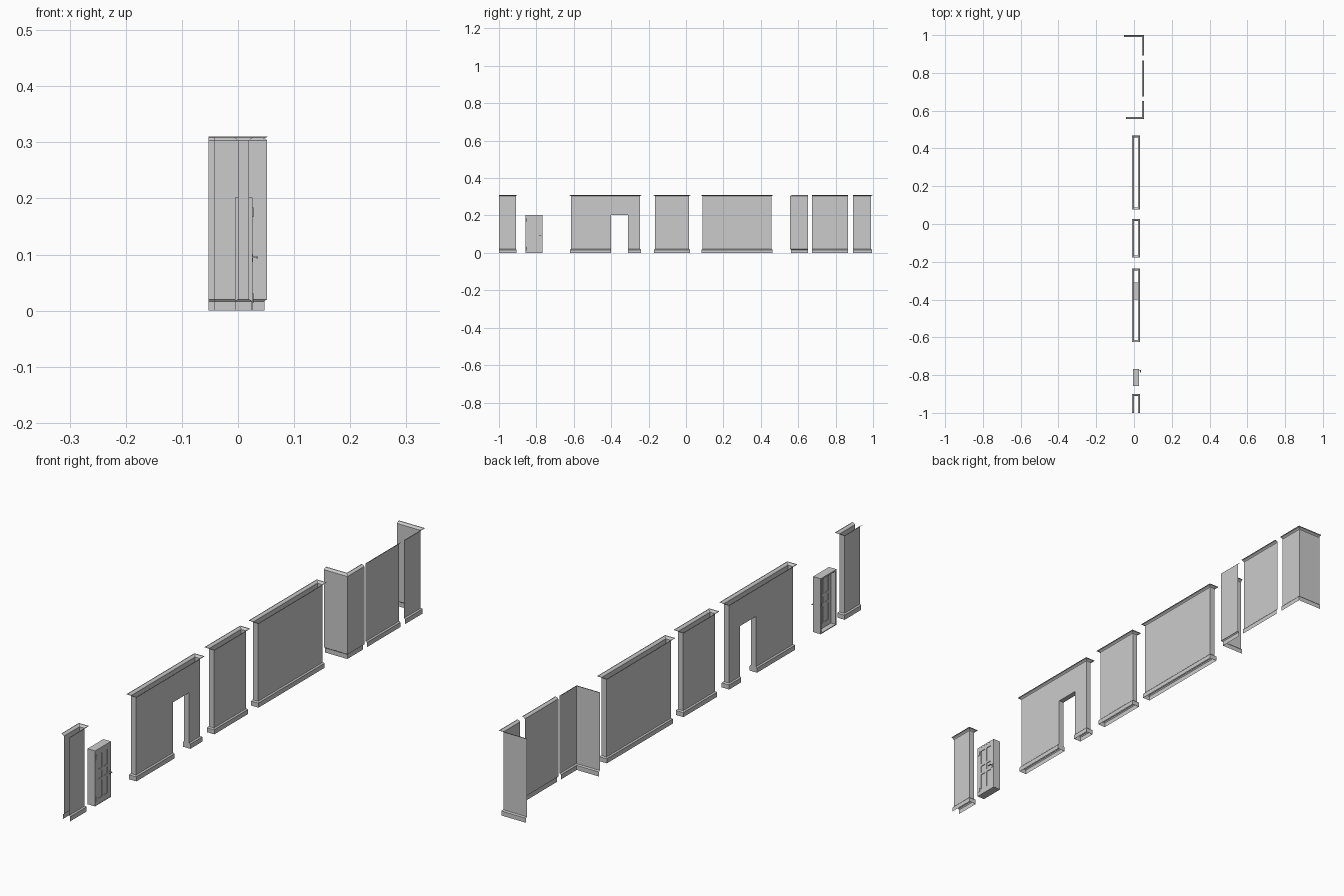
import bpy, bmesh, math
from mathutils import Vector, Matrix

if "Cube" in bpy.data.objects:
    bpy.data.objects.remove(bpy.data.objects["Cube"])

H = 0.31            # wall height
DOOR_H = 0.203      # door opening height
BASE = [(0.005, 0), (0.005, 0.0165), (0.003, 0.019), (0, 0.02)]
CROWN = [(0, 0.303), (0.0012, 0.3045), (0.0035, 0.3065), (0.0065, 0.308), (0.0095, 0.3088), (0.0105, H)]
PROFILE = BASE + CROWN


def finish(name, bm):
    mesh = bpy.data.meshes.new(name)
    bm.to_mesh(mesh)
    bm.free()
    ob = bpy.data.objects.new(name, mesh)
    bpy.context.collection.objects.link(ob)
    return ob


def sweep(bm, path, profile, closed=False):
    """Sweep (offset, z) profile along a flat path, mitred, offset to the path's right."""
    pts = [Vector(p) for p in path]
    n = len(pts)
    rings = []
    for i, p in enumerate(pts):
        dirs = []
        if i > 0 or closed:
            dirs.append((p - pts[i - 1]).normalized())
        if i < n - 1 or closed:
            dirs.append((pts[(i + 1) % n] - p).normalized())
        normals = [Vector((d.y, -d.x)) for d in dirs]
        m = normals[0]
        if len(normals) == 2:
            m = (normals[0] + normals[1]) / (1 + normals[0].dot(normals[1]))
        rings.append([bm.verts.new((p.x + m.x * o, p.y + m.y * o, z)) for o, z in profile])
    for i in range(n if closed else n - 1):
        a, b = rings[i], rings[(i + 1) % n]
        for j in range(len(profile) - 1):
            bm.faces.new((a[j], b[j], b[j + 1], a[j + 1]))


def quad(bm, *cos):
    bm.faces.new([bm.verts.new(c) for c in cos])


def box(bm, x0, x1, y0, y1, z0, z1):
    m = Matrix.Translation(((x0 + x1) / 2, (y0 + y1) / 2, (z0 + z1) / 2)) @ \
        Matrix.Diagonal((x1 - x0, y1 - y0, z1 - z0, 1))
    bmesh.ops.create_cube(bm, size=1, matrix=m)


def rod(bm, a, b, r, sides=12):
    a, b = Vector(a), Vector(b)
    rot = (b - a).to_track_quat('Z', 'Y').to_matrix().to_4x4()
    bmesh.ops.create_cone(bm, cap_ends=True, segments=sides, radius1=r, radius2=r,
                          depth=(b - a).length, matrix=Matrix.Translation((a + b) / 2) @ rot)


def wall(name, path, closed=False):
    bm = bmesh.new()
    sweep(bm, path, PROFILE, closed)
    return finish(name, bm)


T = 0.02            # double wall thickness

# double sided straight walls, open at top and bottom
for name, a, b in (("short_wall", -0.167, 0.017), ("long_wall", 0.087, 0.457)):
    wall(name, [(T, a), (T, b), (0, b), (0, a)], True)

# end cap wall
wall("end_wall", [(T, -1), (T, -0.91), (0, -0.91), (0, -1)])

# single sided pieces
wall("outer_corner_wall", [(0.042, 0.893), (0.042, 0.9895), (-0.053, 0.9895)])
wall("flat_wall", [(0.042, 0.674), (0.042, 0.866)])
wall("inner_corner_wall", [(0.052, 0.652), (0.052, 0.556), (-0.043, 0.556)])

# wall with doorway
a, b, d0, d1 = -0.615, -0.246, -0.401, -0.31
bm = bmesh.new()
sweep(bm, [(0, d0), (0, a), (T, a), (T, d0)], PROFILE)
sweep(bm, [(T, d1), (T, b), (0, b), (0, d1)], PROFILE)
above = [(0, DOOR_H)] + CROWN
sweep(bm, [(T, d0), (T, d1)], above)
sweep(bm, [(0, d1), (0, d0)], above)
for y in (d0, d1):  # jambs and skirting ends
    quad(bm, (0, y, 0), (T, y, 0), (T, y, DOOR_H), (0, y, DOOR_H))
    for x, s in ((0, -1), (T, 1)):
        quad(bm, (x, y, 0), *[(x + s * o, y, z) for o, z in BASE])
quad(bm, (0, d0, DOOR_H), (0, d1, DOOR_H), (T, d1, DOOR_H), (T, d0, DOOR_H))
bmesh.ops.remove_doubles(bm, verts=bm.verts, dist=1e-5)
bmesh.ops.recalc_face_normals(bm, faces=bm.faces)
finish("doorway_wall", bm)

# door frame
Y0, Y1, X0, X1, DH = -0.858, -0.767, -0.005, 0.0255, 0.202
F = 0.005
bm = bmesh.new()
box(bm, X0, X1, Y0, Y0 + F, 0, DH)
box(bm, X0, X1, Y1 - F, Y1, 0, DH)
box(bm, X0, X1, Y0 + F, Y1 - F, DH - F, DH)
box(bm, X0, X1, Y0 + F, Y1 - F, 0, 0.003)
finish("door_frame", bm)

# door leaf: stiles, rails and sunk panels
y0, y1, z0, z1 = Y0 + F, Y1 - F, 0.003, DH - F
lx0, lx1, mid = 0.014, 0.0253, (Y0 + Y1) / 2
bm = bmesh.new()
for s, e in ((y0, y0 + 0.014), (mid - 0.005, mid + 0.005), (y1 - 0.014, y1)):
    box(bm, lx0, lx1, s, e, z0, z1)
for s, e in ((z0, 0.022), (0.083, 0.092), (0.118, 0.127), (0.182, z1)):
    for p, q in ((y0 + 0.014, mid - 0.005), (mid + 0.005, y1 - 0.014)):
        box(bm, lx0, lx1, p, q, s, e)
box(bm, lx0 + 0.0025, lx1 - 0.0025, y0 + 0.014, y1 - 0.014, 0.02, 0.184)
finish("door_leaf", bm)

# hinges
bm = bmesh.new()
for z in (0.014, 0.167):
    rod(bm, (0.026, y0, z), (0.026, y0, z + 0.017), 0.0014)
    box(bm, 0.025, 0.0262, y0, y0 + 0.007, z + 0.001, z + 0.016)
finish("door_hinges", bm)

# lever handle on both faces
hy, hz = -0.775, 0.095
for name, x, s in (("front_handle", lx1, 1), ("back_handle", lx0, -1)):
    bm = bmesh.new()
    box(bm, min(x, x + s * 0.001), max(x, x + s * 0.001), hy - 0.003, hy + 0.003, hz - 0.008, hz + 0.006)
    rod(bm, (x, hy, hz), (x + s * 0.0095, hy, hz), 0.0014)
    rod(bm, (x + s * 0.009, hy + 0.0015, hz), (x + s * 0.009, hy - 0.011, hz), 0.0018)
    finish(name, bm)
